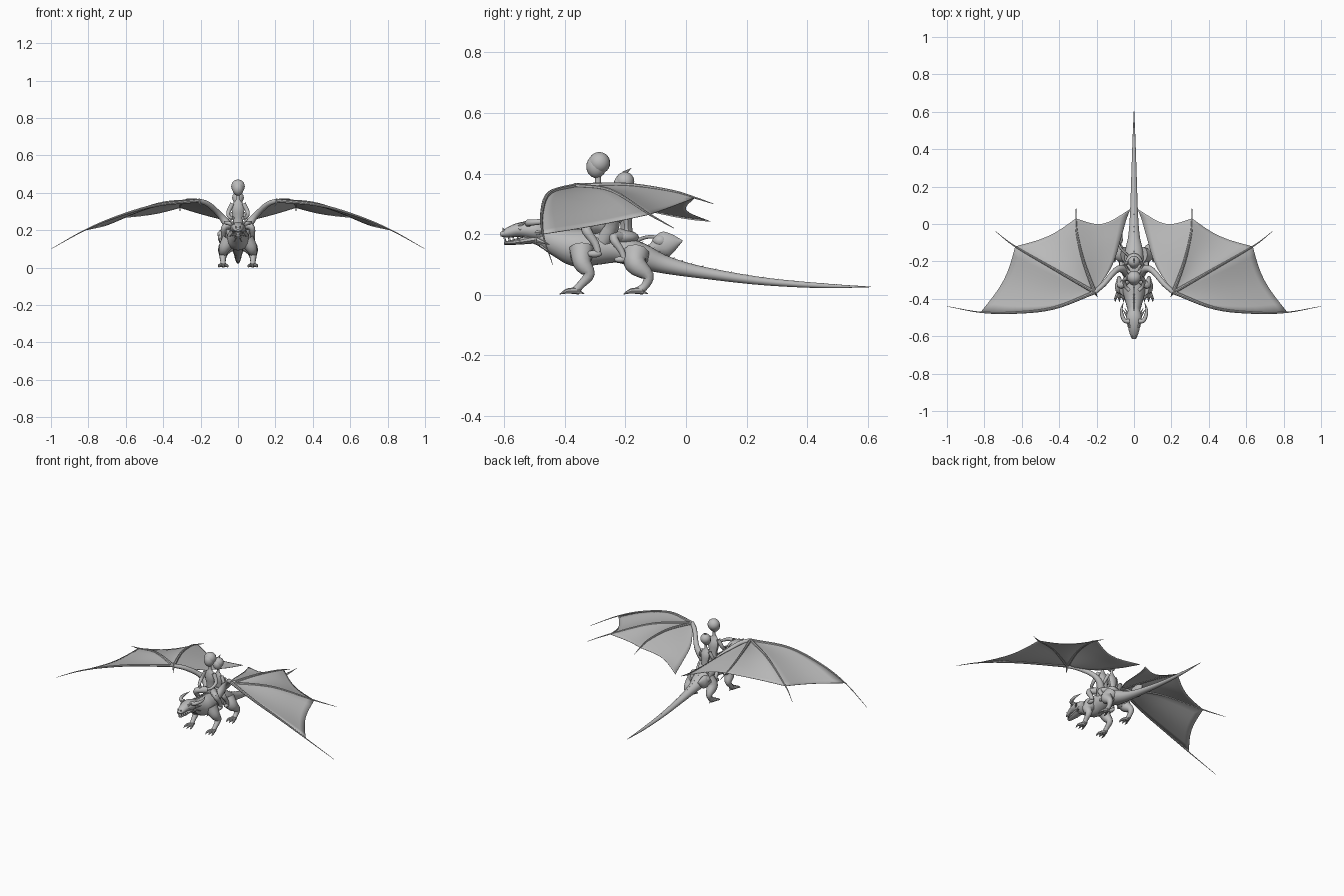
import bpy, bmesh, math
from mathutils import Vector, Matrix

cube = bpy.data.objects.get("Cube")
if cube:
    bpy.data.objects.remove(cube, do_unlink=True)

stone = bpy.data.materials.new("stone_grey")
stone.use_nodes = True
grey = (0.5, 0.5, 0.5, 1)
stone.diffuse_color = grey
stone.node_tree.nodes["Principled BSDF"].inputs["Base Color"].default_value = grey
parts = []


def finish(name, bm, mirror=False, thickness=0):
    """Turn a bmesh into a named object, optionally thickened and mirrored."""
    bmesh.ops.recalc_face_normals(bm, faces=bm.faces)
    mesh = bpy.data.meshes.new(name)
    bm.to_mesh(mesh)
    bm.free()
    mesh.materials.append(stone)
    obj = bpy.data.objects.new(name, mesh)
    bpy.context.collection.objects.link(obj)
    if thickness:
        solid = obj.modifiers.new("thickness", "SOLIDIFY")
        solid.thickness = thickness
        solid.offset = 0
    if mirror:
        both = obj.modifiers.new("both_sides", "MIRROR")
        both.use_clip = False
        both.use_mirror_merge = False
    parts.append(obj)
    return obj


def resample(points, steps):
    """Smooth curve through the points, with any number of components each."""
    pts = [Vector(p) for p in points]
    out = []
    for i in range(steps + 1):
        t = i / steps * (len(pts) - 1)
        k = min(int(t), len(pts) - 2)
        t -= k
        b, c = pts[k], pts[k + 1]
        a = pts[k - 1] if k else b * 2 - c
        d = pts[k + 2] if k + 2 < len(pts) else c * 2 - b
        out.append(((b * 2) + (c - a) * t + (a * 2 - b * 5 + c * 4 - d) * t ** 2
                    + (b * 3 - a - c * 3 + d) * t ** 3) / 2)
    return out


def add_tube(bm, points, steps=12, sides=10):
    """Tapered tube; each point is x, y, z, radius and optionally a width."""
    rows = resample(points, steps)
    centres = [Vector(r[:3]) for r in rows]
    span = centres[-1] - centres[0]
    axis = min(range(3), key=lambda i: abs(span[i]))
    up = Vector([float(i == axis) for i in range(3)])
    rings = []
    for i, row in enumerate(rows):
        along = (centres[min(i + 1, steps)] - centres[max(i - 1, 0)]).normalized()
        side = along.cross(up).normalized()
        other = side.cross(along)
        ring = []
        for j in range(sides):
            a = math.tau * j / sides
            offset = side * math.cos(a) * max(row[3], .0005) + other * math.sin(a) * max(row[-1], .0005)
            ring.append(bm.verts.new(centres[i] + offset))
        rings.append(ring)
    for low, high in zip(rings, rings[1:]):
        for j in range(sides):
            k = (j + 1) % sides
            bm.faces.new((low[j], low[k], high[k], high[j]))
    bm.faces.new(rings[0])
    bm.faces.new(rings[-1])


def tube(name, points, mirror=False, steps=12, sides=10):
    bm = bmesh.new()
    add_tube(bm, points, steps, sides)
    return finish(name, bm, mirror)


def spikes(name, items, mirror=False):
    """A set of straight thorns given as base, tip, radius."""
    bm = bmesh.new()
    for base, tip, radius in items:
        add_tube(bm, [(*base, radius), (*tip, 0)], 2, 6)
    return finish(name, bm, mirror)


def ball(name, centre, radii, mirror=False):
    bm = bmesh.new()
    place = Matrix.Translation(centre) @ Matrix.Diagonal((*radii, 1))
    bmesh.ops.create_uvsphere(bm, u_segments=18, v_segments=12, radius=1, matrix=place)
    return finish(name, bm, mirror)


# Neck, torso and tail: y, z, half height, half width
spine = [(-.53, .205, .025, .025), (-.47, .193, .037, .032), (-.42, .172, .048, .045),
         (-.36, .155, .062, .06), (-.29, .155, .056, .057), (-.22, .15, .045, .05),
         (-.15, .128, .043, .05), (-.07, .1, .03, .032), (.05, .074, .02, .022),
         (.25, .045, .013, .015), (.45, .03, .008, .008), (.61, .026, .001, .001)]
spine = [(0, *row) for row in spine]
tube("body_and_tail", spine, steps=66, sides=18)

# Thorns along the back, shrinking towards the tail tip
ridge = []
for i, row in enumerate(resample(spine, 44)[3:-3]):
    size = .016 - .0003 * i
    top = Vector((0, row[1], row[2] + row[3] - .003))
    ridge.append((top, top + Vector((0, size, size * .8)), size * .35))
spikes("back_thorns", ridge)

# Head
tube("head", [(0, -.45, .2, .028, .028), (0, -.5, .212, .032, .042), (0, -.55, .214, .024, .033),
              (0, -.59, .204, .016, .022), (0, -.613, .198, .006, .012)], steps=16, sides=14)
tube("lower_jaw", [(0, -.5, .185, .016, .03), (0, -.56, .175, .01, .022), (0, -.6, .17, .005, .011)])
tube("horn", [(.025, -.52, .235, .012), (.052, -.515, .238, .011), (.068, -.465, .242, .008),
              (.055, -.415, .25, 0)], mirror=True)
spikes("face_thorns", [((.02, -.55, .228), (.045, -.52, .247), .008),
                       ((.03, -.5, .205), (.062, -.455, .205), .01),
                       ((.025, -.49, .18), (.05, -.45, .165), .009),
                       ((.012, -.48, .165), (.02, -.445, .135), .008),
                       ((.008, -.6, .21), (.012, -.605, .222), .006)], mirror=True)
teeth = []
for i in range(4):
    y, x = -.6 + .015 * i, .01 + .004 * i
    teeth.append(((x, y, .193), (x, y, .178), .003))
    teeth.append(((x, y + .006, .172), (x, y + .004, .188), .003))
spikes("teeth", teeth, mirror=True)
ball("eye", (.03, -.545, .218), (.005, .008, .005), mirror=True)

# Legs and clawed feet
legs = {
    "front": [(.045, -.345, .15, .042), (.072, -.342, .105, .031), (.08, -.32, .068, .02),
              (.08, -.345, .035, .014), (.078, -.365, .014, .014)],
    "hind": [(.04, -.165, .135, .045), (.072, -.165, .1, .036), (.08, -.125, .062, .02),
             (.08, -.135, .03, .014), (.08, -.155, .014, .014)],
}
for end, path in legs.items():
    tube(end + "_leg", path, mirror=True, steps=16)
    x, y = path[-1][:2]
    bm = bmesh.new()
    for spread in (-.022, 0, .022):
        add_tube(bm, [(x, y + .012, .013, .012), (x + spread * .7, y - .022, .013, .009),
                      (x + spread, y - .036, .009, .006), (x + spread, y - .052, .002, .001)], 8, 8)
    add_tube(bm, [(x, y, .016, .009), (x, y + .03, .003, .001)], 4, 6)
    finish(end + "_foot", bm, mirror=True)

# Wing bones: the last point of each finger runs past the membrane
wrist = (.21, -.365, .358)
fingers = {
    "leading": [wrist, (.43, -.45, .335), (.64, -.475, .275), (.82, -.472, .2), (1, -.44, .1)],
    "middle": [wrist, (.42, -.245, .342), (.635, -.12, .265), (.74, -.04, .22)],
    "rear": [wrist, (.27, -.2, .362), (.305, -.05, .342), (.31, .03, .32), (.31, .09, .3)],
}
edges = []
for finger, path in fingers.items():
    last = len(path) - 1
    tube(finger + "_wing_finger", [(*p, .009 * (1 - i / last) + .001) for i, p in enumerate(path)],
         mirror=True, steps=20, sides=8)
    edges.append(resample(path[:-1], 14))
edges.append(resample([wrist, (.115, -.22, .3), (.065, -.06, .262), (.042, .02, .248), (.02, .08, .242)], 14))
tube("wing_arm", [(.03, -.27, .18, .028), (.06, -.24, .235, .022), (.1, -.25, .285, .016),
                  (.16, -.32, .34, .014), (*wrist, .012)], mirror=True)
spikes("wrist_claw", [(wrist, (.195, -.39, .325), .008)], mirror=True)

# Wing membrane: three scalloped panels sagging between the fingers
bm = bmesh.new()
for first, second, scallop in zip(edges, edges[1:], (.06, .06, .13)):
    columns = []
    for j in range(9):
        v = j / 8
        bulge = math.sin(math.pi * v)
        column = []
        for i in range(15):
            point = first[i].lerp(second[i], v)
            point = point.lerp(Vector(wrist), scallop * bulge * i / 14)
            point.z -= .012 * bulge * math.sin(math.pi * i / 28)
            column.append(bm.verts.new(point))
        columns.append(column)
    for a, b in zip(columns, columns[1:]):
        for i in range(14):
            bm.faces.new((a[i], b[i], b[i + 1], a[i + 1]))
bmesh.ops.remove_doubles(bm, verts=bm.verts, dist=.0001)
finish("wing_membrane", bm, mirror=True, thickness=.002)

# Saddle
ball("saddle", (0, -.245, .19), (.055, .09, .03))


def rider(name, y, seat, size):
    """Seated figure with a large head, straddling the back."""
    def limb(part, *rows, mirror=True):
        tube(name + part, [(x * size, y + dy * size, seat + z * size, *(r * size for r in radii))
                           for x, dy, z, *radii in rows], mirror=mirror)

    def lump(part, centre, radii, mirror=False):
        x, dy, z = centre
        ball(name + part, (x * size, y + dy * size, seat + z * size), [r * size for r in radii], mirror)

    limb("_torso", (0, .01, -.01, .026, .034), (0, .01, .04, .022, .026), (0, .005, .095, .025, .036),
         (0, 0, .13, .016, .026), (0, 0, .15, .01, .01), (0, 0, .18, .01, .01), mirror=False)
    lump("_head", (0, -.006, .208), (.031, .033, .038))
    lump("_hair", (0, .004, .22), (.037, .036, .036))
    limb("_arm", (.03, 0, .127, .013), (.052, -.01, .08, .011), (.045, -.045, .055, .009), (.025, -.065, .05, .01))
    limb("_leg", (.018, .01, .005, .022), (.07, -.04, .005, .018), (.078, -.01, -.045, .013), (.08, 0, -.075, .011))
    lump("_boot", (.08, -.012, -.08), (.013, .025, .012), True)


rider("front_rider", -.29, .215, 1)
rider("rear_rider", -.205, .185, .86)
spikes("hair_tuft", [((0, -.205, .4), (0, -.18, .418), .008)])

# Pack hanging behind the saddle on the right flank
ball("pack", (-.085, -.085, .178), (.026, .026, .022))
tube("pack_flap", [(-.085, -.12, .15, .012, .016), (-.085, -.075, .165, .042, .024),
                   (-.08, -.045, .172, .03, .018), (-.075, -.012, .178, .002, .002)])
tube("pack_strap", [(-.03, -.17, .175, .006), (-.07, -.13, .19, .006), (-.085, -.09, .19, .006)])

# Smooth shading with sharp edges kept
bpy.ops.object.select_all(action="DESELECT")
for obj in parts:
    obj.select_set(True)
bpy.context.view_layer.objects.active = parts[0]
bpy.ops.object.shade_smooth_by_angle(angle=math.radians(40))
